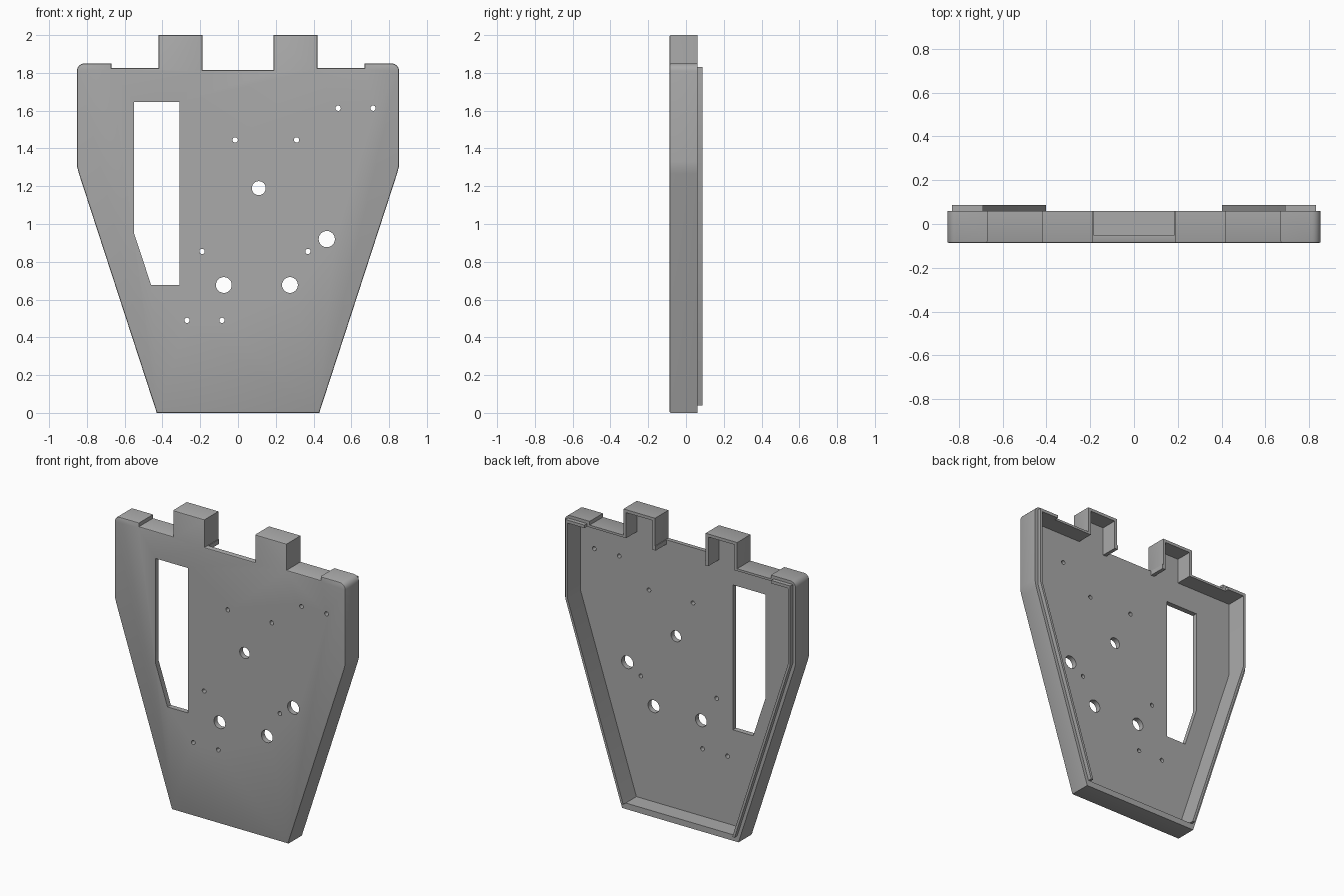
import bpy, bmesh, math

default = bpy.data.objects.get("Cube")
if default:
    bpy.data.objects.remove(default, do_unlink=True)

FRONT, FLOOR, RIM, LIP = -0.087, -0.052, 0.06, 0.087

grey = bpy.data.materials.new("plain grey")
grey.use_nodes = True
grey.diffuse_color = (0.4, 0.4, 0.4, 1)
grey.node_tree.nodes["Principled BSDF"].inputs["Base Color"].default_value = (0.4, 0.4, 0.4, 1)


def mirrored(half):
    """Close a right-hand outline with its reflection."""
    return half + [(-x, z) for x, z in reversed(half)]


def circle(x, z, r, n=24):
    return [(x + r * math.cos(math.tau * i / n), z + r * math.sin(math.tau * i / n)) for i in range(n)]


def prism(name, outlines, y0, y1, bevel=0):
    """Extrude x-z outlines along y, optionally easing the front edges."""
    bm = bmesh.new()
    for pts in outlines:
        front = bm.faces.new([bm.verts.new((x, y0, z)) for x, z in pts])
        ext = bmesh.ops.extrude_face_region(bm, geom=[front], use_keep_orig=True)
        for v in ext["geom"]:
            if isinstance(v, bmesh.types.BMVert):
                v.co.y = y1
    bmesh.ops.recalc_face_normals(bm, faces=bm.faces[:])
    if bevel:
        edges = [e for e in bm.edges if all(abs(v.co.y - y0) < 1e-5 for v in e.verts)]
        bmesh.ops.bevel(bm, geom=edges, offset=bevel, segments=2, profile=0.5, affect='EDGES')
    mesh = bpy.data.meshes.new(name)
    bm.to_mesh(mesh)
    bm.free()
    obj = bpy.data.objects.new(name, mesh)
    bpy.context.collection.objects.link(obj)
    mesh.materials.append(grey)
    return obj


def activate(obj):
    bpy.ops.object.select_all(action='DESELECT')
    obj.select_set(True)
    bpy.context.view_layer.objects.active = obj


def cut(target, cutter):
    cutter.hide_render = True
    mod = target.modifiers.new("cut", 'BOOLEAN')
    mod.operation, mod.solver, mod.object = 'DIFFERENCE', 'EXACT', cutter
    activate(target)
    bpy.ops.object.modifier_apply(modifier=mod.name)
    bpy.data.objects.remove(cutter, do_unlink=True)


# Tapered body with rounded shoulders and two top tabs
shoulder = [(0.813 + 0.04 * math.cos(a), 1.81 + 0.04 * math.sin(a))
            for a in [math.pi / 2 * i / 6 for i in range(7)]]
outline = [(0.43, 0), (0.842, 1.266), (0.851, 1.3), (0.853, 1.33)] + shoulder + [
    (0.67, 1.85), (0.67, 1.825), (0.42, 1.825), (0.42, 2), (0.187, 2), (0.187, 1.815)]
shell = prism("housing_shell", [mirrored(outline)], FRONT, RIM, 0.008)

# Hollow open at the back, reaching into the tabs and open between them
hollow = [(0.403, 0.04), (0.815, 1.306), (0.815, 1.81), (0.4, 1.81), (0.4, 1.98),
          (0.207, 1.98), (0.207, 1.785), (0.182, 1.785), (0.182, 1.9)]
cut(shell, prism("hollow_cutter", [mirrored(hollow)], FLOOR, 0.2))

# Side slot, screw holes and larger openings through the front plate
slot = [(-0.55, 1.645), (-0.31, 1.645), (-0.31, 0.677), (-0.46, 0.677), (-0.55, 0.95)]
small = [(-0.015, 1.445), (0.31, 1.445), (0.53, 1.613), (0.715, 1.613),
         (-0.19, 0.855), (0.37, 0.855), (-0.27, 0.49), (-0.085, 0.49)]
large = [(0.11, 1.19, 0.037), (0.47, 0.92, 0.043), (-0.075, 0.677, 0.042), (0.275, 0.677, 0.042)]
holes = [slot] + [circle(x, z, 0.014) for x, z in small] + [circle(*h) for h in large]
cut(shell, prism("hole_cutter", holes, -0.2, 0))

# Thin locating lip along each side of the rim
lip = [(0.42, 0.04), (0.831, 1.303), (0.831, 1.83), (0.69, 1.83),
       (0.69, 1.81), (0.815, 1.81), (0.815, 1.306), (0.403, 0.04)]
parts = [shell]
for side, name in ((1, "left_rim_lip"), (-1, "right_rim_lip")):
    parts.append(prism(name, [[(side * x, z) for x, z in lip]], RIM, LIP))

for part in parts:
    activate(part)
    bpy.ops.object.shade_smooth_by_angle(angle=math.radians(30))
